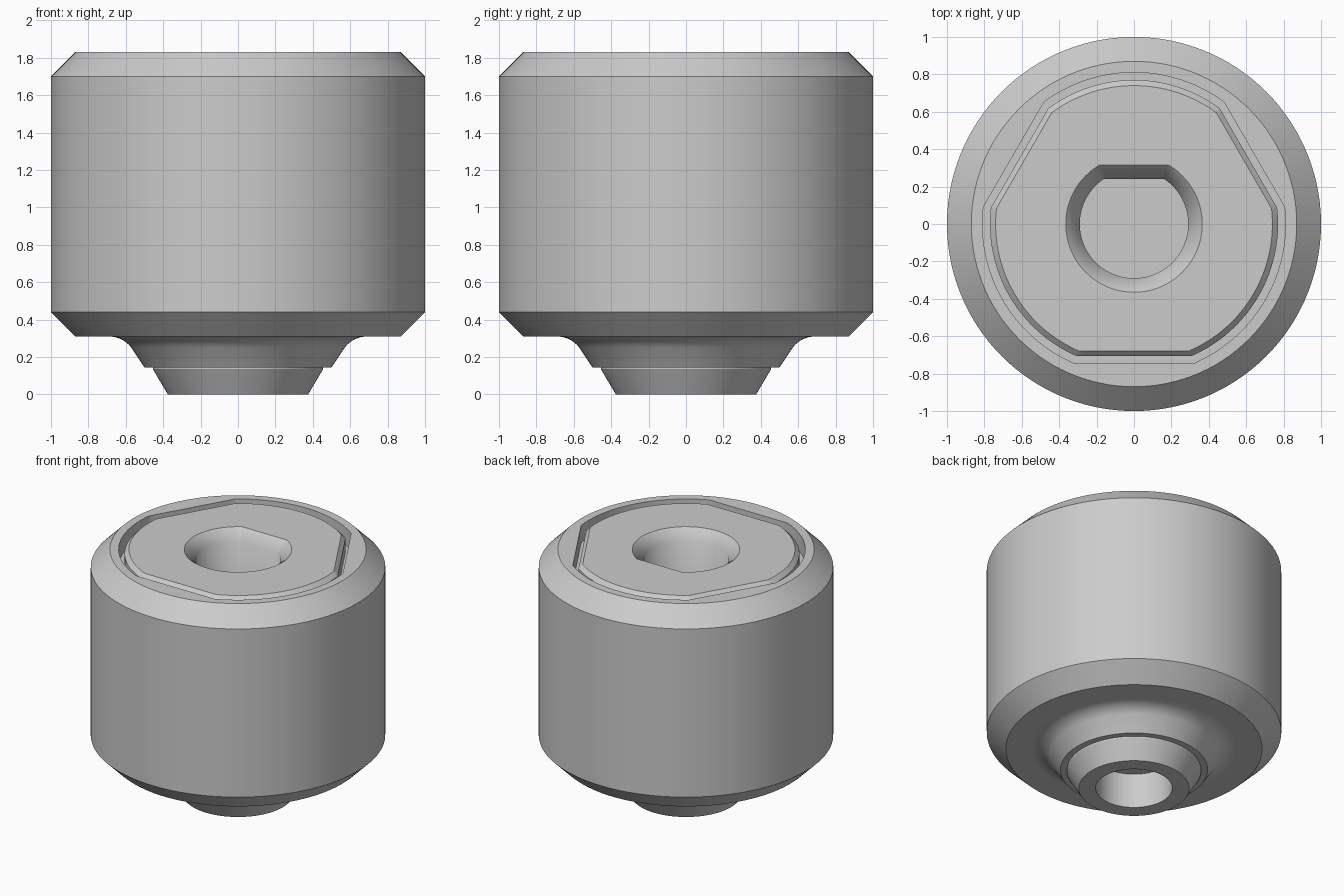
import bpy
import bmesh
from math import cos, sin, radians

cube = bpy.data.objects.get("Cube")
if cube:
    bpy.data.objects.remove(cube, do_unlink=True)

steel = bpy.data.materials.new("grey_steel")
steel.use_nodes = True
GREY = (0.6, 0.6, 0.6, 1)
steel.diffuse_color = GREY
steel.node_tree.nodes["Principled BSDF"].inputs["Base Color"].default_value = GREY

# Flats cut into a round outline: (direction, half angle) in degrees
ROUND = []
TRI = [(30, 23.5), (150, 23.5), (270, 23.5)]
D_TOP = [(90, 30.5)]
D_LOW = [(90, 34)]

# Shared angular steps, with an extra step at every flat corner
ANGLES = sorted(set(range(0, 360, 3))
                | {c + s * h for c, h in TRI + D_TOP + D_LOW for s in (-1, 1)})


def radius(r, flats, angle):
    for centre, half in flats:
        if abs(angle - centre) < half:
            return r * cos(radians(half)) / cos(radians(angle - centre))
    return r


def loft(name, rings, cap_start=False, cap_end=False, smooth=25):
    """Skin a list of (radius, height, flats) outlines."""
    bm = bmesh.new()
    loops = []
    for r, z, flats in rings:
        loop = []
        for a in ANGLES:
            d = radius(r, flats, a)
            loop.append(bm.verts.new((d * cos(radians(a)), d * sin(radians(a)), z)))
        loops.append(loop)
    n = len(ANGLES)
    for low, high in zip(loops, loops[1:]):
        for i in range(n):
            j = (i + 1) % n
            bm.faces.new((low[i], low[j], high[j], high[i]))
    if cap_start:
        bm.faces.new(loops[0][::-1])
    if cap_end:
        bm.faces.new(loops[-1])
    mesh = bpy.data.meshes.new(name)
    bm.to_mesh(mesh)
    bm.free()
    mesh.materials.append(steel)
    obj = bpy.data.objects.new(name, mesh)
    bpy.context.collection.objects.link(obj)
    bpy.ops.object.select_all(action='DESELECT')
    obj.select_set(True)
    bpy.context.view_layer.objects.active = obj
    bpy.ops.object.shade_smooth_by_angle(angle=radians(smooth))
    return obj


def turned(points):
    return [(r, z, ROUND) for r, z in points]


TOP, GROOVE, SOCKET_FLOOR = 1.83, 1.7, 1.0

# Tapered tip with its blind bore
loft("nose_tip", turned([(0.26, 0.26), (0.26, 0), (0.375, 0),
                         (0.455, 0.135), (0.455, 0.145)]), cap_start=True)

# Conical boss blending into the underside through a fillet
SLOPE, FILLET = 51, 0.15
fillet = []
for k in range(9):
    t = radians(SLOPE * (1 - k / 8))
    fillet.append((0.69 - FILLET * sin(t), 0.31 - FILLET * (1 - cos(t))))
loft("nose_boss", turned([(0.455, 0.145), (0.5, 0.145)] + fillet))

# Chamfered drum with the three-sided recess in its top
loft("body", turned([(0.69, 0.31), (0.87, 0.31), (1, 0.44), (1, 1.7), (0.87, TOP)])
     + [(0.81, TOP, TRI), (0.81, GROOVE, TRI), (0.77, GROOVE, TRI)])

# Insert sitting in the recess
loft("insert", [(0.77, GROOVE, TRI), (0.77, TOP - 0.03, TRI),
                (0.74, TOP, TRI), (0.365, TOP, D_TOP)])

# D-shaped socket with a chamfered mouth
loft("drive_socket", [(0.365, TOP, D_TOP), (0.29, TOP - 0.075, D_LOW),
                      (0.29, SOCKET_FLOOR, D_LOW)], cap_end=True, smooth=50)
